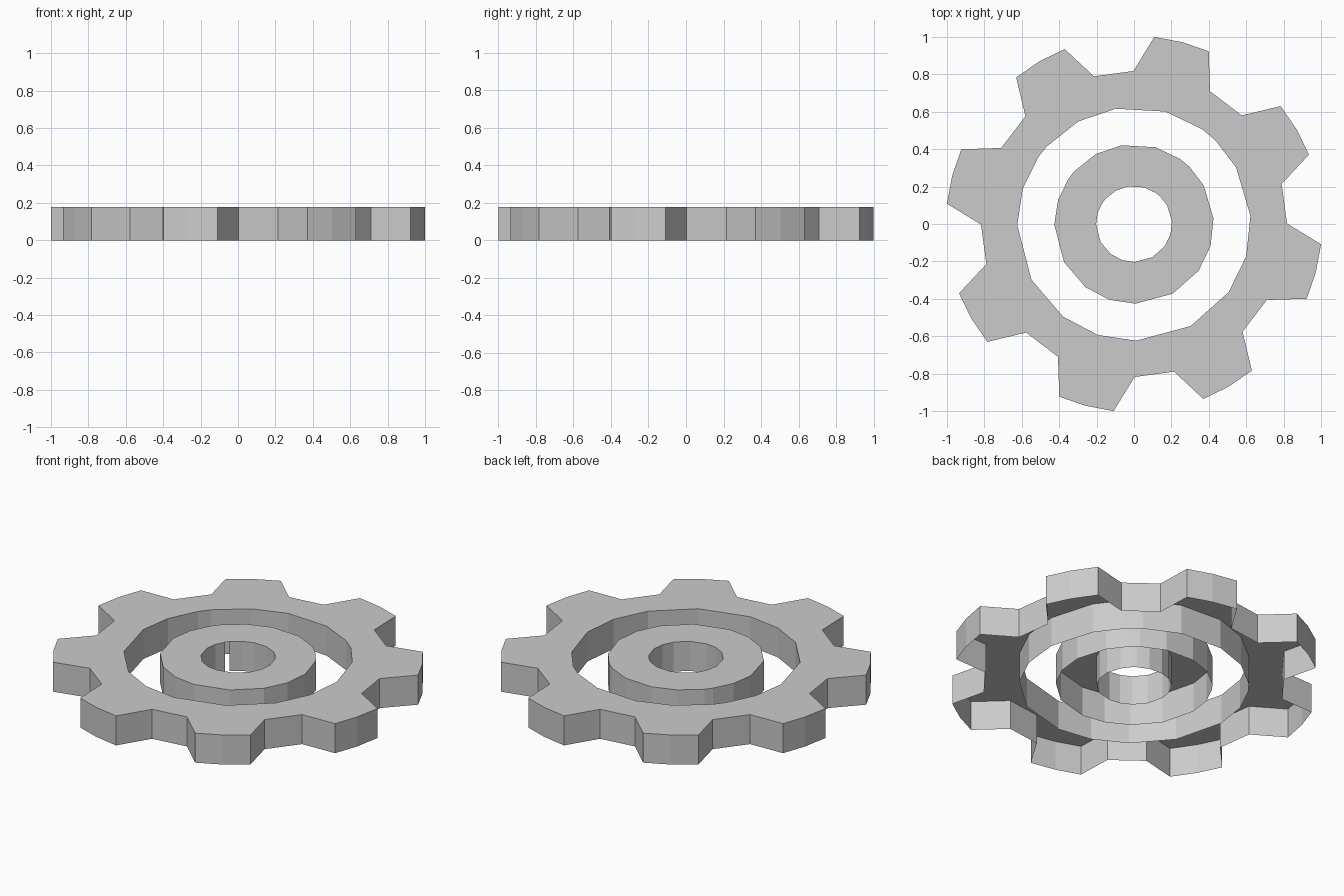
import bpy, bmesh
from math import sin, cos, radians

if "Cube" in bpy.data.objects:
    bpy.data.objects.remove(bpy.data.objects["Cube"])

HEIGHT = 0.177


def polar(r, deg):
    return (r * cos(radians(deg)), r * sin(radians(deg)))


def open_ring(name, outer, inner, open_wall=None):
    """Flat top between two outlines, walls on both, open underneath."""
    bm = bmesh.new()
    rim = []
    for loop in (outer, inner):
        top = [bm.verts.new((x, y, HEIGHT)) for x, y in loop]
        low = [bm.verts.new((x, y, 0)) for x, y in loop]
        n = len(top)
        for i in range(n):
            j = (i + 1) % n
            rim.append(bm.edges.new((top[i], top[j])))
            if loop is inner:
                if i != open_wall:
                    bm.faces.new((top[i], top[j], low[j], low[i]))
            else:
                bm.faces.new((top[j], top[i], low[i], low[j]))
    bmesh.ops.triangle_fill(bm, edges=rim, use_beauty=True, normal=(0, 0, 1))
    bmesh.ops.dissolve_degenerate(bm, edges=bm.edges[:], dist=1e-5)
    loose = [v for v in bm.verts if not v.link_faces]
    bmesh.ops.delete(bm, geom=loose, context='VERTS')
    mesh = bpy.data.meshes.new(name)
    bm.to_mesh(mesh)
    bm.free()
    obj = bpy.data.objects.new(name, mesh)
    bpy.context.collection.objects.link(obj)
    return obj


# Toothed outline: eight teeth, each with two root and three tip points
TOOTH = [(0.818, 15.2), (1.006, 21.6), (1.006, 30), (1.006, 38.8), (0.818, 45.2)]
gear_outline = [polar(r, a + 45 * k) for k in range(8) for r, a in TOOTH]

# Unevenly spaced facets shared by all round outlines
ANGLES = [4, 29, 45.7, 54.5, 74.5, 99, 118.5, 138.5, 145.3,
          162.5, 180.5, 208.5, 232.5, 252, 271, 299, 324.2, 344]


def facets(r):
    return [polar(r, a) for a in ANGLES]


# Outer toothed ring
open_ring("gear_ring", gear_outline, facets(0.624))

# Centre hub; one narrow bore facet is open as a slit
open_ring("hub", facets(0.426), facets(0.203), open_wall=ANGLES.index(138.5))
